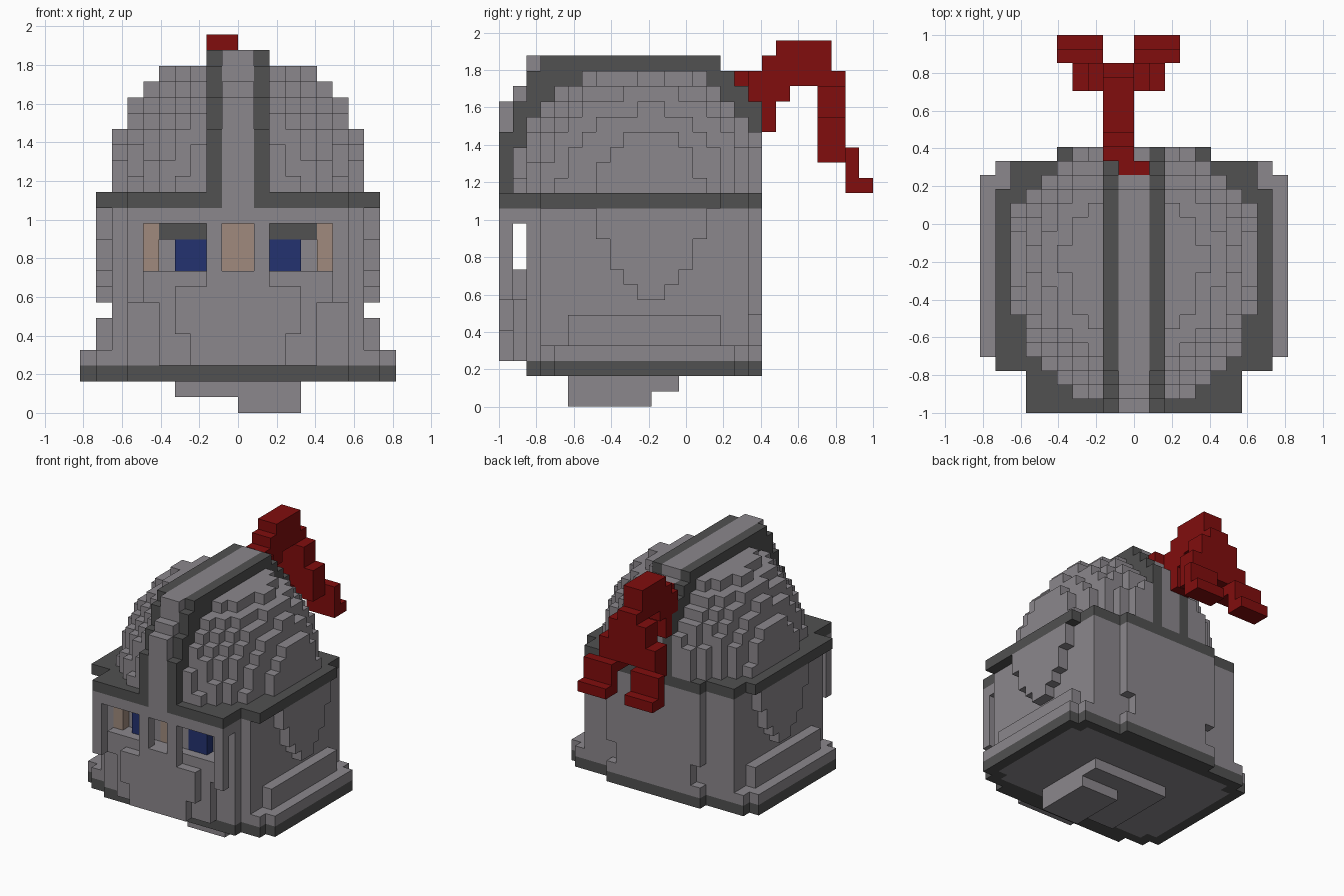
import bpy, bmesh

if "Cube" in bpy.data.objects:
    bpy.data.objects.remove(bpy.data.objects["Cube"])

# Block size: width and height share one step, depth has its own
U, V = 0.0816, 2 / 27
COLOURS = {
    "steel": (0.26, 0.245, 0.265), "dark_steel": (0.082, 0.082, 0.082),
    "plume_red": (0.22, 0.004, 0.004), "eye_blue": (0.017, 0.032, 0.162),
    "skin": (0.35, 0.254, 0.205),
}
mats = {}
for name, c in COLOURS.items():
    mats[name] = bpy.data.materials.new(name)
    mats[name].diffuse_color = (*c, 1)

cells = {}      # block position -> part name
colour_of = {}  # part name -> colour


def part(name, colour):
    colour_of[name] = colour
    return name


def fill(name, x0, x1, y0, y1, z0, z1, mirror=False):
    """Fill a box of blocks; name None carves it away."""
    for x in range(x0, x1):
        for y in range(y0, y1):
            for z in range(z0, z1):
                for i in ((x, -1 - x) if mirror else (x,)):
                    if name:
                        cells[i, y, z] = name
                    else:
                        cells.pop((i, y, z), None)


def wide(name, half, y0, y1, z0, z1):
    fill(name, -half, half, y0, y1, z0, z1)


# Head shell between collar and rim
shell = part("helmet_shell", "steel")
wide(shell, 8, 3, 17, 3, 14)
wide(shell, 7, 2, 18, 3, 14)
fill(shell, 7, 8, 17, 18, 3, 14, True)
wide(shell, 5, 18, 19, 6, 13)
wide(shell, 4, 18, 19, 3, 6)

# Cheek guards tapering downward on both sides
cheek = part("cheek_guards", "steel")
for z, h in ((7, 1), (8, 2), (9, 3), (10, 3), (11, 4), (12, 4)):
    fill(cheek, 8, 9, 11 - h, 11 + h, z, z + 1, True)

# Flared collar: steel steps over a dark trim ring, steel underneath
skirt = part("collar_flare", "steel")
trim = part("collar_trim", "dark_steel")
for half, y0, y1 in ((10, 4, 17), (9, 3, 18), (5, 2, 19)):
    wide(skirt, half, y0, y1, 3, 4)
    wide(trim, half, y0, y1, 2, 3)
fill(skirt, 8, 9, 5, 16, 4, 6, True)
wide(trim, 7, 2, 3, 2, 3)
under = part("collar_underside", "steel")
for half, y0, y1 in ((9, 5, 16), (8, 4, 17)):
    wide(under, half, y0, y1, 2, 3)

# Offset neck stub
neck = part("neck", "steel")
fill(neck, -4, 4, 5, 13, 1, 2)
fill(neck, 0, 4, 5, 11, 0, 1)

# Face mask in two stepped layers
mask = part("face_mask", "steel")
wide(mask, 6, 1, 2, 7, 9)
wide(mask, 5, 1, 2, 3, 7)
wide(mask, 4, 0, 1, 5, 8)
wide(mask, 3, 0, 1, 3, 5)
wide(mask, 2, 0, 1, 8, 9)
wide(mask, 7, 0, 2, 12, 13)
fill(mask, 1, 2, 0, 1, 9, 12, True)
fill(mask, 6, 7, 0, 1, 7, 12, True)

# Face behind the visor slot
skin = part("face_skin", "skin")
wide(skin, 6, 2, 3, 9, 12)
white = part("eye_corners", "steel")
fill(None, 4, 5, 2, 3, 9, 11, True)
fill(white, 4, 5, 3, 4, 9, 11, True)
eyes = part("eyes", "eye_blue")
fill(eyes, 2, 4, 2, 3, 9, 11, True)
brows = part("eyebrows", "dark_steel")
fill(brows, 2, 5, 2, 3, 11, 12, True)
fill(shell, 1, 2, 2, 3, 9, 12, True)

# Dark brim around the helmet
rim = part("brim", "dark_steel")
for half, y0, y1 in ((7, 0, 18), (9, 3, 16), (8, 3, 18), (5, 18, 19)):
    wide(rim, half, y0, y1, 13, 14)

# Dome, longer toward the front
dome = part("helmet_dome", "steel")
for x in range(-8, 8):
    for y in range(1, 19):
        for z in range(14, 22):
            dy = y + 0.5 - 11
            depth = 10.5 if dy < 0 else 8.7
            r = ((x + 0.5) / 8.3) ** 2 + (dy / depth) ** 2 + ((z - 13.5) / 9) ** 2
            if r <= 1:
                cells[x, y, z] = dome

# Crest over the dome: dark side strips and a steel centre
strips = part("crest_strips", "dark_steel")
ridge = part("crest_ridge", "steel")
for y0, y1, top in ((0, 1, 18), (1, 2, 20), (2, 3, 22), (3, 16, 23),
                    (16, 17, 22), (17, 18, 21), (18, 19, 20)):
    fill(strips, 1, 2, y0, y1, 14, top, True)
for y0, y1, z0, top in ((0, 1, 12, 20), (1, 2, 13, 21), (2, 16, 14, 23),
                        (16, 17, 14, 22), (17, 18, 14, 21), (18, 19, 14, 20)):
    wide(ridge, 1, y0, y1, z0, top)

# Plume: stem, arch and two trailing tails
plume = part("plume", "plume_red")
fill(plume, -1, 1, 17, 18, 21, 22)
for y0, y1, z0, z1 in ((18, 19, 20, 22), (19, 20, 18, 23), (20, 21, 20, 24),
                       (21, 24, 21, 24), (23, 25, 18, 22)):
    fill(plume, -2, 0, y0, y1, z0, z1)
fill(plume, -3, 1, 23, 25, 17, 21)
for inner, side in ((-2, -1), (0, 1)):
    x0, x1 = (-4, -1) if side < 0 else (-1, 2)
    if side > 0:
        x0 = 0
    fill(plume, x0, x1 - (1 if side < 0 else 0), 23, 25, 16, 19)
    a, b = (-5, -2) if side < 0 else (0, 3)
    fill(plume, a, b, 25, 26, 14, 17)
    fill(plume, a, b, 26, 27, 14, 15)

# Turn each part's exposed block sides into a mesh
SIDES = (
    ((1, 0, 0), ((1, 0, 0), (1, 1, 0), (1, 1, 1), (1, 0, 1))),
    ((-1, 0, 0), ((0, 0, 0), (0, 0, 1), (0, 1, 1), (0, 1, 0))),
    ((0, 1, 0), ((0, 1, 0), (0, 1, 1), (1, 1, 1), (1, 1, 0))),
    ((0, -1, 0), ((0, 0, 0), (1, 0, 0), (1, 0, 1), (0, 0, 1))),
    ((0, 0, 1), ((0, 0, 1), (1, 0, 1), (1, 1, 1), (0, 1, 1))),
    ((0, 0, -1), ((0, 0, 0), (0, 1, 0), (1, 1, 0), (1, 0, 0))),
)
for name, colour in colour_of.items():
    bm = bmesh.new()
    verts = {}
    for (x, y, z), owner in cells.items():
        if owner != name:
            continue
        for (dx, dy, dz), corners in SIDES:
            if (x + dx, y + dy, z + dz) in cells:
                continue
            face = []
            for cx, cy, cz in corners:
                key = (x + cx, y + cy, z + cz)
                if key not in verts:
                    verts[key] = bm.verts.new((key[0] * U, key[1] * V - 1, key[2] * U))
                face.append(verts[key])
            bm.faces.new(face)
    mesh = bpy.data.meshes.new(name)
    bm.to_mesh(mesh)
    bm.free()
    mesh.materials.append(mats[colour])
    bpy.context.collection.objects.link(bpy.data.objects.new(name, mesh))

for m in bpy.data.materials:
    if m.users and not m.is_grease_pencil:
        m.use_nodes = True
        m.node_tree.nodes["Principled BSDF"].inputs["Base Color"].default_value = m.diffuse_color
